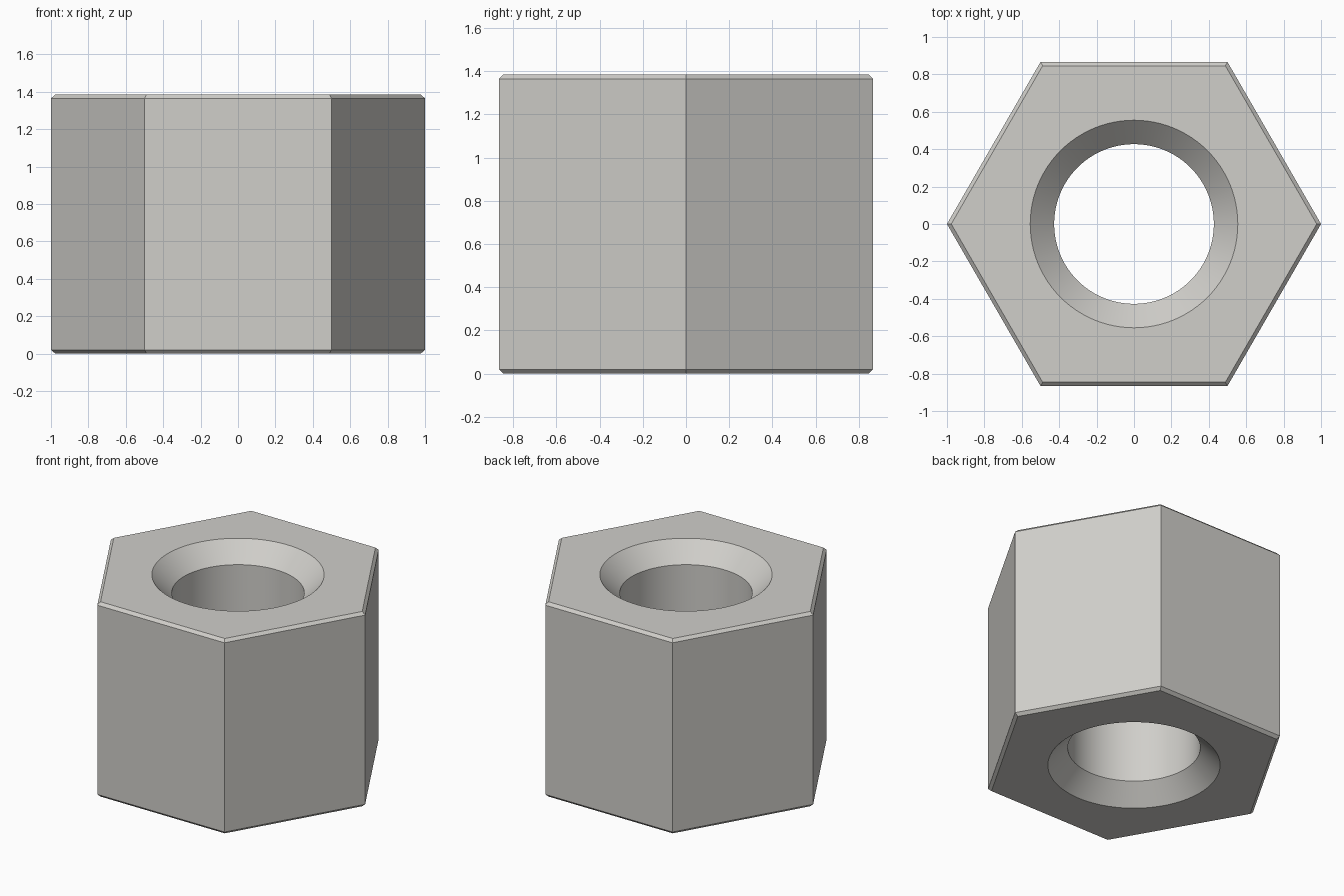
import bpy, bmesh, math

cube = bpy.data.objects.get("Cube")
if cube:
    bpy.data.objects.remove(cube, do_unlink=True)

HEIGHT = 1.385
APOTHEM = math.sqrt(3) / 2
CHAMFER = 0.02
BORE, SINK = 0.427, 0.555
SEGMENTS = 96  # multiple of six, so hexagon corners are exact


def hexagon(apothem):
    """Radius of a hexagon, corners on the x axis, as a function of angle."""
    sixth = math.pi / 3
    return lambda a: apothem / math.cos(a % sixth - sixth / 2)


def circle(radius):
    return lambda a: radius


# Plain grey metal
grey = bpy.data.materials.new("light_grey_metal")
grey.use_nodes = True
colour = (0.63, 0.62, 0.59, 1)
grey.diffuse_color = colour
grey.node_tree.nodes["Principled BSDF"].inputs["Base Color"].default_value = colour

# Closed cross-section: up the outside, over the top, down through the bore
depth = SINK - BORE
section = [
    (hexagon(APOTHEM - CHAMFER), 0),
    (hexagon(APOTHEM), CHAMFER),
    (hexagon(APOTHEM), HEIGHT - CHAMFER),
    (hexagon(APOTHEM - CHAMFER), HEIGHT),
    (circle(SINK), HEIGHT),
    (circle(BORE), HEIGHT - depth),
    (circle(BORE), depth),
    (circle(SINK), 0),
]

bm = bmesh.new()
angles = [math.tau * i / SEGMENTS for i in range(SEGMENTS)]
rings = [[bm.verts.new((r(a) * math.cos(a), r(a) * math.sin(a), z)) for a in angles]
         for r, z in section]
for k, ring in enumerate(rings):
    above = rings[(k + 1) % len(rings)]
    for i in range(SEGMENTS):
        j = (i + 1) % SEGMENTS
        bm.faces.new((ring[i], ring[j], above[j], above[i]))
bmesh.ops.recalc_face_normals(bm, faces=bm.faces)

mesh = bpy.data.meshes.new("hex_nut")
bm.to_mesh(mesh)
bm.free()
mesh.materials.append(grey)
nut = bpy.data.objects.new("hex_nut", mesh)
bpy.context.collection.objects.link(nut)

# Smooth bore, crisp hexagon edges
bpy.ops.object.select_all(action="DESELECT")
nut.select_set(True)
bpy.context.view_layer.objects.active = nut
bpy.ops.object.shade_smooth_by_angle(angle=math.radians(30))
